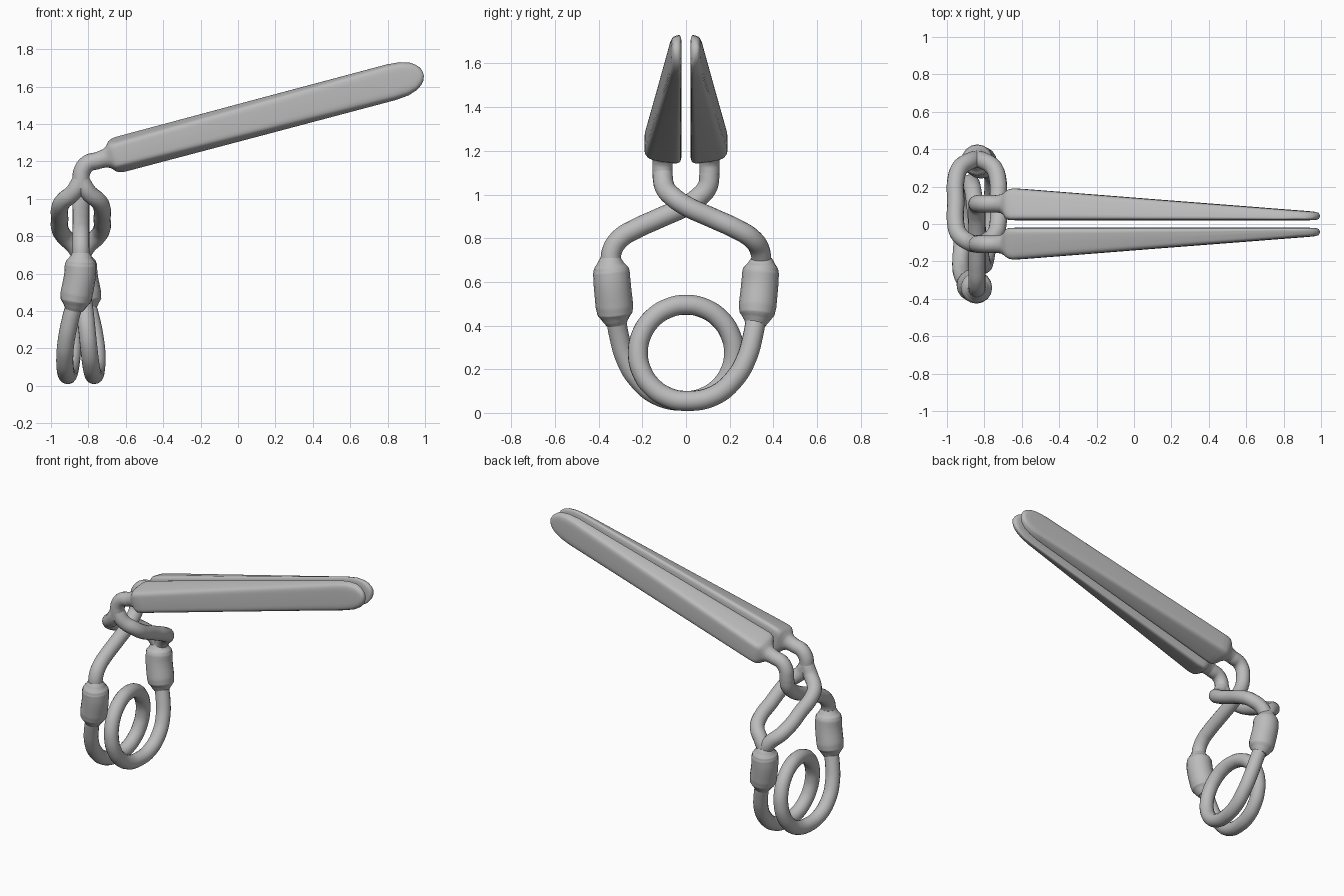
import bpy, bmesh, math
from mathutils import Vector

if "Cube" in bpy.data.objects:
    bpy.data.objects.remove(bpy.data.objects["Cube"], do_unlink=True)

metal = bpy.data.materials.new("grey_metal")
metal.use_nodes = True
GREY = (0.5, 0.5, 0.5, 1)
metal.diffuse_color = GREY
metal.node_tree.nodes["Principled BSDF"].inputs["Base Color"].default_value = GREY

AXIS_X = -0.84      # vertical axis of the clamp
WIRE = 0.046        # wire radius
TILT = math.radians(14.9)


def finish(obj, angle=50):
    bpy.ops.object.select_all(action='DESELECT')
    obj.select_set(True)
    bpy.context.view_layer.objects.active = obj
    if obj.type == 'CURVE':
        bpy.ops.object.convert(target='MESH')
        obj = bpy.context.object
    obj.data.materials.clear()
    obj.data.materials.append(metal)
    bpy.ops.object.shade_smooth_by_angle(angle=math.radians(angle))
    return obj


def tube(name, points, radii=None):
    """Round wire through points, with optional radius per point."""
    cu = bpy.data.curves.new(name, 'CURVE')
    cu.dimensions = '3D'
    cu.bevel_depth = WIRE
    cu.bevel_resolution = 6
    cu.use_fill_caps = True
    cu.resolution_u = 8
    sp = cu.splines.new('BEZIER')
    sp.bezier_points.add(len(points) - 1)
    for i, (bp, p) in enumerate(zip(sp.bezier_points, points)):
        bp.co = p
        bp.handle_left_type = bp.handle_right_type = 'AUTO'
        bp.radius = radii[i] / WIRE if radii else 1
    obj = bpy.data.objects.new(name, cu)
    bpy.context.collection.objects.link(obj)
    return finish(obj)


def turned(p):
    """Half turn about the vertical clamp axis."""
    return (2 * AXIS_X - p[0], -p[1], p[2])


def sgn_pow(v, e):
    return math.copysign(abs(v) ** e, v)


def handle(name, side):
    """Tapered paddle lofted along a tilted axis."""
    # distance, half width, inner y, outer y, squareness, outer narrowing
    rings = [
        (-0.77, 0.045, 0.063, 0.153, 2, 0), (-0.735, 0.05, 0.058, 0.158, 2, 0),
        (-0.715, 0.064, 0.045, 0.168, 2.5, 0.1), (-0.70, 0.085, 0.03, 0.178, 3.5, 0.2),
        (-0.685, 0.097, 0.022, 0.186, 5, 0.3), (-0.66, 0.103, 0.02, 0.19, 6, 0.36),
        (-0.62, 0.104, 0.02, 0.188, 6, 0.36), (0.1, 0.104, 0.02, 0.133, 6, 0.28),
        (0.85, 0.104, 0.02, 0.077, 5, 0.2), (0.92, 0.098, 0.02, 0.072, 4, 0.2),
        (0.97, 0.081, 0.02, 0.068, 4, 0.2), (1.0, 0.06, 0.021, 0.065, 3, 0.2),
        (1.017, 0.036, 0.025, 0.061, 2, 0.1), (1.025, 0.012, 0.033, 0.054, 2, 0)]
    n = 40
    bm = bmesh.new()
    loops = []
    for u, h, y0, y1, e, k in rings:
        loop = []
        for i in range(n):
            a = 2 * math.pi * i / n
            w = sgn_pow(math.cos(a), 2 / e)
            v = h * sgn_pow(math.sin(a), 2 / e) * (1 - k * (w + 1) / 2)
            y = (y0 + y1) / 2 + w * (y1 - y0) / 2
            loop.append(bm.verts.new((u * math.cos(TILT) - v * math.sin(TILT), side * y,
                                      1.405 + u * math.sin(TILT) + v * math.cos(TILT))))
        loops.append(loop)
    for a, b in zip(loops, loops[1:]):
        for i in range(n):
            j = (i + 1) % n
            bm.faces.new((a[i], a[j], b[j], b[i]))
    bm.faces.new(loops[0])
    bm.faces.new(loops[-1])
    bmesh.ops.recalc_face_normals(bm, faces=bm.faces)
    me = bpy.data.meshes.new(name)
    bm.to_mesh(me)
    bm.free()
    obj = bpy.data.objects.new(name, me)
    bpy.context.collection.objects.link(obj)
    finish(obj)


def arm(name, side, spread):
    """Wire from a handle, crossing over to the opposite sleeve."""
    # sideways fraction, y on the handle side, z
    path = [(0, 0.108, 1.10), (0.35, 0.098, 1.035), (0.85, 0.055, 0.985), (1, 0, 0.948),
            (1, -0.12, 0.893), (1, -0.23, 0.843), (0.8, -0.30, 0.80),
            (0.3, -0.338, 0.745), (0, -0.345, 0.68), (0, -0.342, 0.62)]
    tube(name, [(AXIS_X + s * spread, side * y, z) for s, y, z in path])


# Handles and the bent necks below them
for label, side in (("left", 1), ("right", -1)):
    handle(label + "_handle", side)
    neck = [(-0.70, 1.218), (-0.755, 1.203), (-0.80, 1.19), (-0.832, 1.152), (-0.84, 1.10), (-0.84, 1.06)]
    tube(label + "_neck", [(x, side * (0.108 if z > 1.07 else 0.105), z) for x, z in neck])

# One single arm passes through the split arm
arm("single_arm", 1, 0)
arm("split_arm_outer", -1, 0.113)
arm("split_arm_inner", -1, -0.113)

# Sleeves joining the arms to the spring
sleeve = [(-0.84, -0.345, 0.71), (-0.84, -0.345, 0.685), (-0.841, -0.344, 0.665), (-0.842, -0.342, 0.645),
          (-0.845, -0.338, 0.59), (-0.863, -0.328, 0.49), (-0.869, -0.325, 0.455),
          (-0.873, -0.322, 0.43), (-0.878, -0.318, 0.405)]
radii = [0.047, 0.062, 0.078, 0.084, 0.085, 0.086, 0.081, 0.063, 0.047]
tube("right_sleeve", sleeve, radii)
tube("left_sleeve", [turned(p) for p in sleeve], radii)

# Spring coil: lead in, one full turn, lead out
lead = [(-0.87, -0.323, 0.45), (-0.895, -0.308, 0.36), (-0.917, -0.277, 0.25),
        (-0.926, -0.225, 0.16), (-0.922, -0.13, 0.08)]
coil = []
for i in range(17):
    t = i / 16
    a = 2 * math.pi * t - math.pi / 2
    coil.append((AXIS_X - 0.07 + 0.14 * t, 0.22 * math.cos(a), 0.275 + 0.22 * math.sin(a)))
tube("spring_coil", lead + coil + [turned(p) for p in reversed(lead)])
